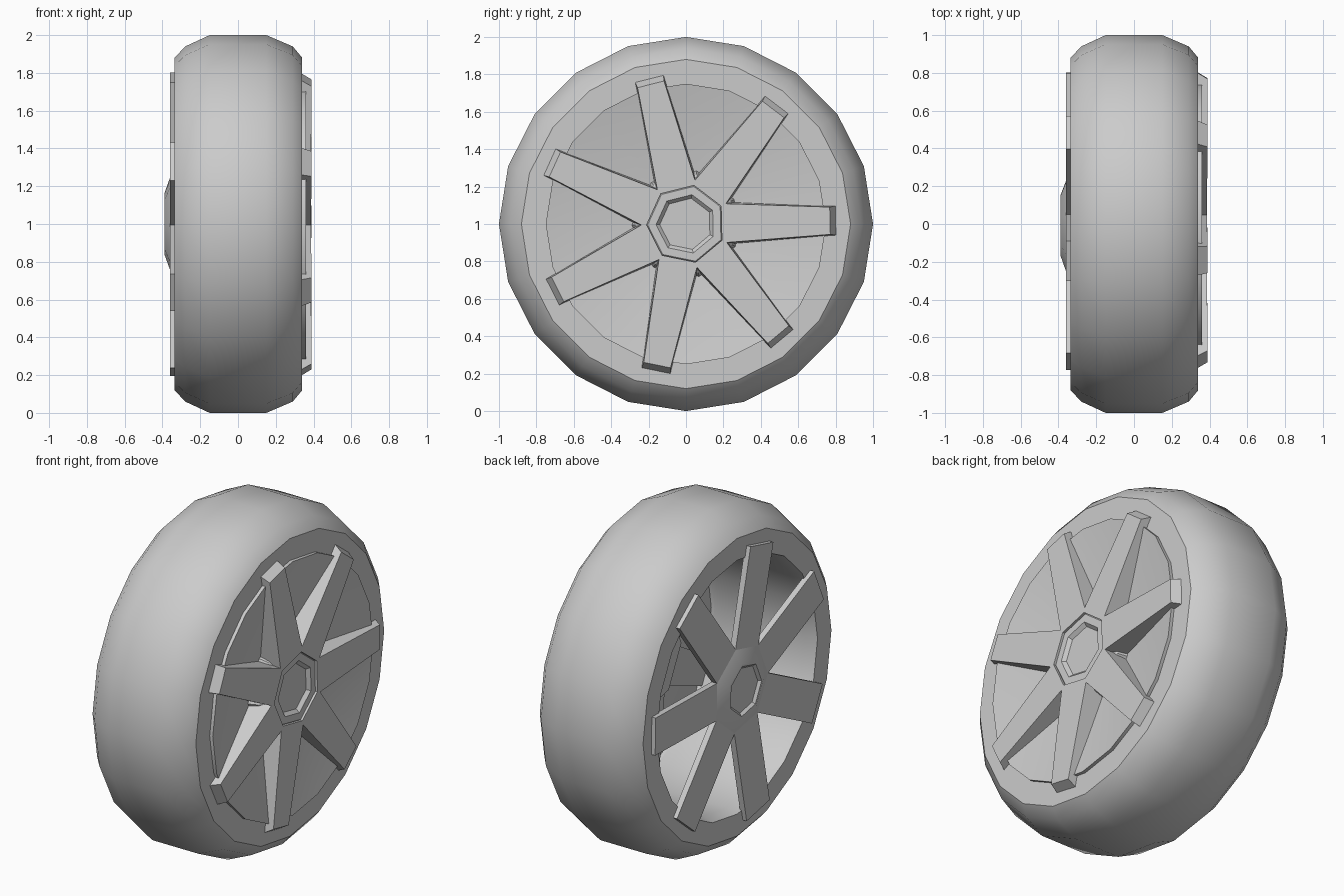
import bpy, bmesh
from math import sin, cos, pi, radians
from mathutils import Matrix

if "Cube" in bpy.data.objects:
    bpy.data.objects.remove(bpy.data.objects["Cube"])

N = 7                       # spokes
A0 = radians(1.3)           # angle of the first spoke
STEP = 2 * pi / N


def finish(name, bm, smooth=None):
    bmesh.ops.recalc_face_normals(bm, faces=bm.faces)
    me = bpy.data.meshes.new(name)
    bm.to_mesh(me)
    bm.free()
    ob = bpy.data.objects.new(name, me)
    bpy.context.collection.objects.link(ob)
    ob.location.z = 1
    if smooth:
        bpy.ops.object.select_all(action='DESELECT')
        ob.select_set(True)
        bpy.context.view_layer.objects.active = ob
        bpy.ops.object.shade_smooth_by_angle(angle=radians(smooth))
    return ob


def lathe(name, profile, sides, start=0.0, closed=False, caps=False, smooth=None):
    """Turn an (x, radius) profile around the wheel axis."""
    bm = bmesh.new()
    rings = [[bm.verts.new((x, r * cos(start + 2 * pi * i / sides),
                            r * sin(start + 2 * pi * i / sides)))
              for i in range(sides)] for x, r in profile]
    pairs = list(zip(rings, rings[1:]))
    if closed:
        pairs.append((rings[-1], rings[0]))
    for a, b in pairs:
        for i in range(sides):
            j = (i + 1) % sides
            bm.faces.new((a[i], a[j], b[j], b[i]))
    if caps:
        bm.faces.new(rings[0])
        bm.faces.new(rings[-1])
    return finish(name, bm, smooth)


def spokes(name, sections):
    """Loft (radius, x_outer, half_outer, x_base, half_base) sections, repeat round the hub."""
    bm = bmesh.new()
    for k in range(N):
        rot = Matrix.Rotation(A0 + k * STEP, 3, 'X')
        loops = []
        for r_top, x1, h1, r_base, x0, h0 in sections:
            pts = [(x1, r_top, h1), (x1, r_top, -h1), (x0, r_base, -h0), (x0, r_base, h0)]
            vs = [bm.verts.new(p) for p in pts]
            bmesh.ops.rotate(bm, verts=vs, cent=(0, 0, 0), matrix=rot)
            loops.append(vs)
        for a, b in zip(loops, loops[1:]):
            for i in range(4):
                j = (i + 1) % 4
                bm.faces.new((a[i], a[j], b[j], b[i]))
        bm.faces.new(loops[0])
        bm.faces.new(loops[-1])
    return finish(name, bm)


# Tyre with flat sidewall rings and the inner barrel
lathe("tyre", [(-.335, .75), (-.335, .88), (-.28, .94), (-.15, 1), (.15, 1), (.29, .94),
               (.34, .88), (.34, .75), (.30, .74), (-.27, .73)],
      20, closed=True, smooth=35)

# Shallow dished disc behind the outer spokes, its rim standing proud of the sidewall
lathe("wheel_dish", [(.32, .75), (.36, .75), (.25, .2), (.25, .02)], 20, smooth=30)

# Outer side: tapered spokes with a bevelled tip
spokes("outer_spokes", [(.19, .385, .105, .19, .24, .115),
                        (.77, .39, .073, .80, .34, .078)])

# Inner side: flat straight spokes
spokes("inner_spokes", [(.10, -.36, .11, .10, -.325, .11),
                        (.80, -.36, .11, .80, -.325, .11)])

# Seven-sided hub caps with a shallow recess
half = A0 + STEP / 2
lathe("outer_hub_cap", [(.24, .30), (.32, .27), (.375, .205), (.375, .16), (.355, .14)],
      N, half, caps=True)
lathe("inner_hub_cap", [(-.325, .25), (-.36, .25), (-.39, .165), (-.39, .15), (-.375, .135)],
      N, half, caps=True, smooth=30)
